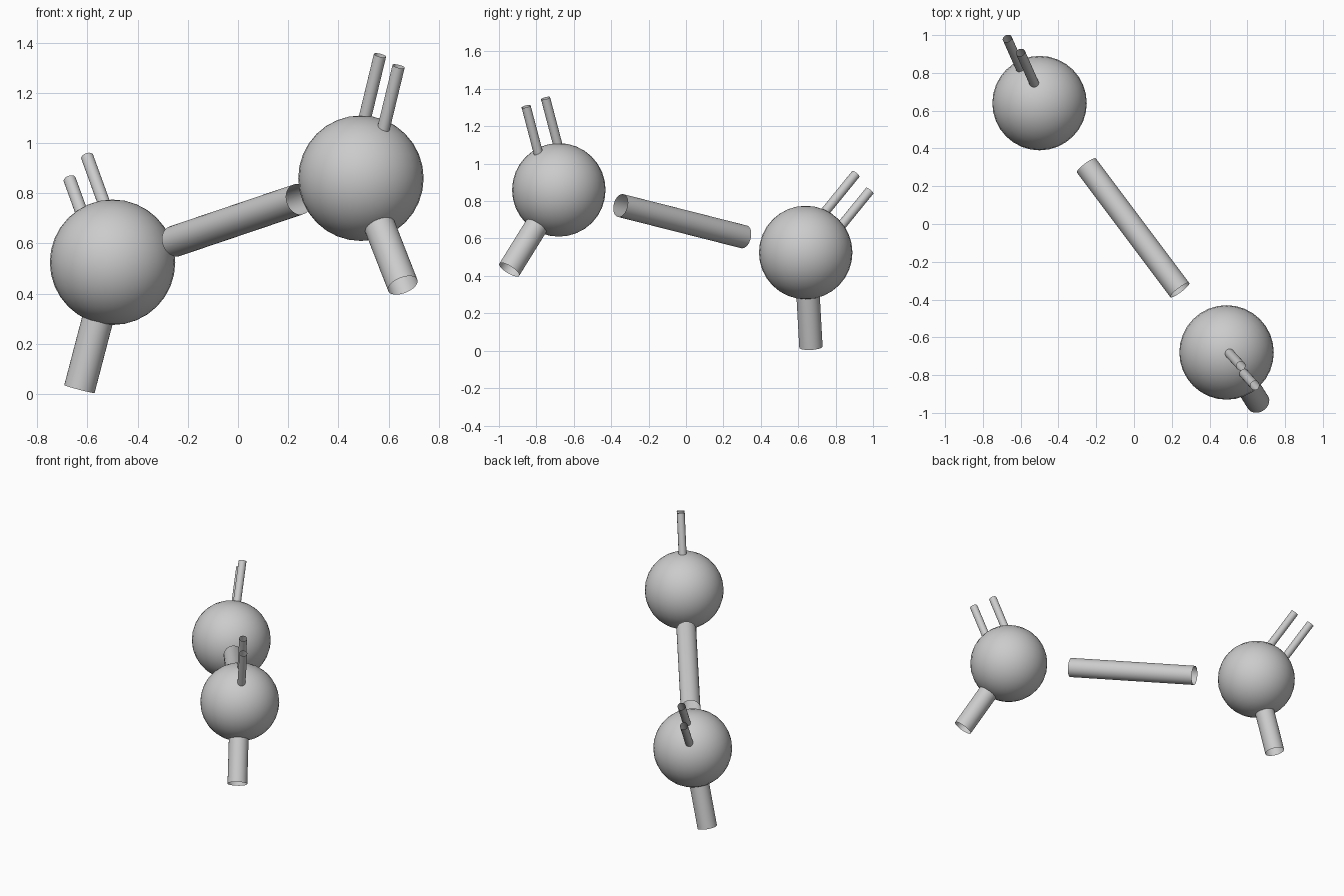
import bpy
import bmesh
from mathutils import Vector, Matrix

cube = bpy.data.objects.get("Cube")
if cube:
    bpy.data.objects.remove(cube, do_unlink=True)

# One flat grey for the whole model
grey = bpy.data.materials.new("light_grey")
grey.use_nodes = True
colour = (0.6, 0.6, 0.6, 1)
grey.diffuse_color = colour
grey.node_tree.nodes["Principled BSDF"].inputs["Base Color"].default_value = colour


def finish(bm, name):
    mesh = bpy.data.meshes.new(name)
    bm.to_mesh(mesh)
    bm.free()
    mesh.materials.append(grey)
    mesh.shade_smooth()
    obj = bpy.data.objects.new(name, mesh)
    bpy.context.collection.objects.link(obj)
    return obj


def ball(name, centre, radius=0.25):
    bm = bmesh.new()
    bmesh.ops.create_uvsphere(bm, u_segments=32, v_segments=16, radius=radius,
                              matrix=Matrix.Translation(centre))
    return finish(bm, name)


def tube(name, start, end, radius):
    """Open-ended cylinder between two points."""
    axis = end - start
    turn = axis.to_track_quat("Z", "Y").to_matrix().to_4x4()
    bm = bmesh.new()
    bmesh.ops.create_cone(bm, cap_ends=False, segments=32, radius1=radius,
                          radius2=radius, depth=axis.length,
                          matrix=Matrix.Translation((start + end) / 2) @ turn)
    return finish(bm, name)


# Each end: ball centre, leg direction, prong direction, half gap between prongs
ends = {
    "right": ((-0.5, 0.64, 0.525), (-0.132, 0.028, -0.505),
              (-0.136, 0.305, 0.375), (0.035, -0.037, 0.045)),
    "left": ((0.49, -0.68, 0.86), (0.167, -0.265, -0.427),
             (0.113, -0.123, 0.468), (-0.037, 0.052, 0.022)),
}
for side, data in ends.items():
    centre, leg, prong, gap = map(Vector, data)
    ball(side + "_ball", centre)
    tube(side + "_leg", centre + leg * 0.42, centre + leg, 0.0625)
    for label, sign in (("upper", 1), ("lower", -1)):
        offset = centre + gap * sign
        tube(f"{side}_{label}_prong", offset + prong * 0.42, offset + prong, 0.025)

# Floating bar between the two balls
a, b = (Vector(data[0]) for data in ends.values())
tube("connecting_bar", a.lerp(b, 0.25), a.lerp(b, 0.75), 0.0625)
